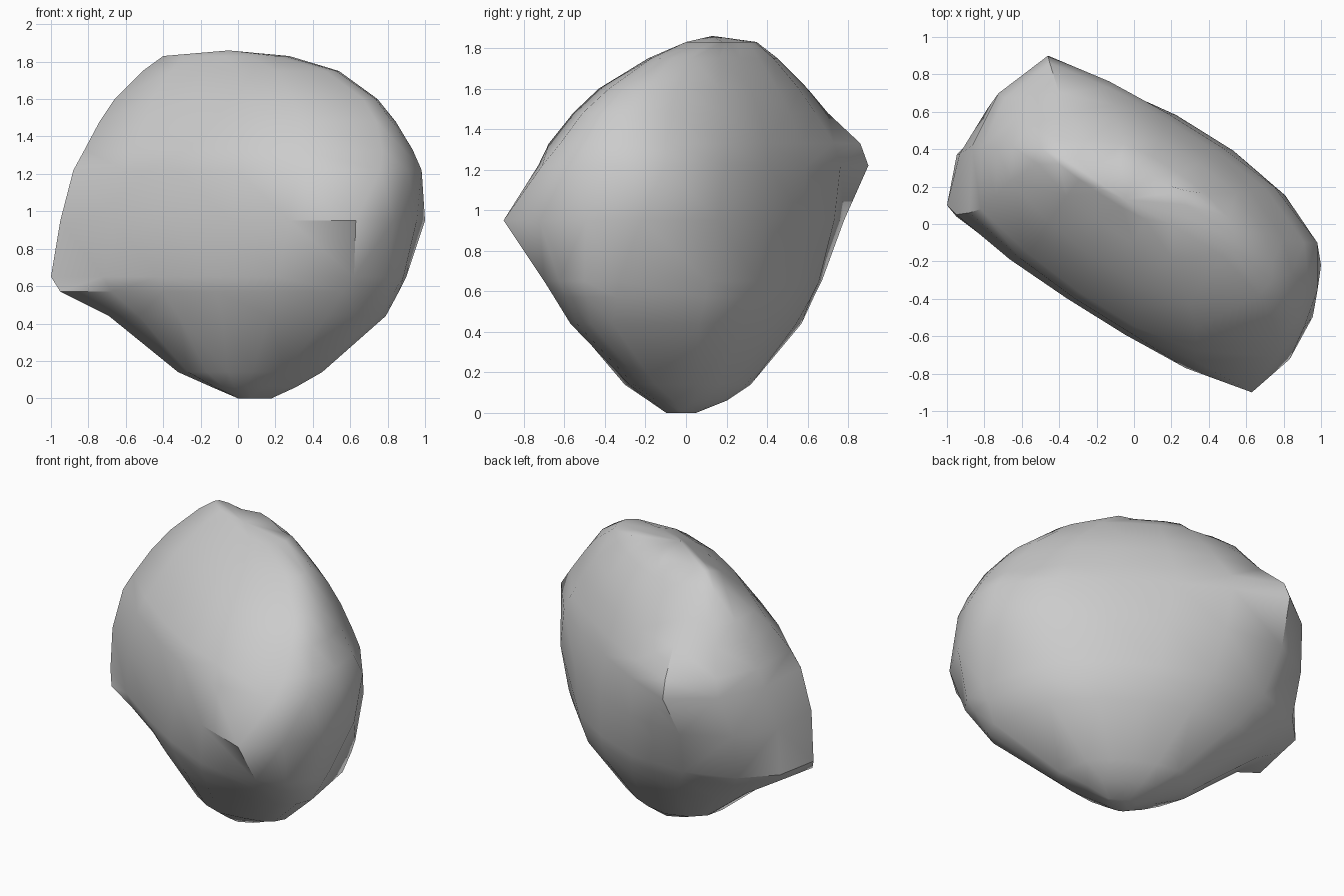
import bpy, bmesh, math
from mathutils import Vector

cube = bpy.data.objects.get("Cube")
if cube:
    bpy.data.objects.remove(cube, do_unlink=True)

# Slab axes in plan: ALONG runs down the long side, ACROSS points to the back
ALONG = Vector((0.85, -0.53))
ACROSS = Vector((0.53, 0.85))

# Level sections: height, left end, front end, right end, back end, front bulge, back bulge
LEVELS = [
    (0.00, (0, 0), (.12, -.07), (.18, -.02), (.05, .05), -.06, .08),
    (0.06, (-.14, .03), (.14, -.17), (.31, -.06), (0, .2), -.15, .2),
    (0.14, (-.32, .08), (.25, -.28), (.45, -.15), (-.08, .32), -.25, .31),
    (0.44, (-.69, .13), (.48, -.57), (.79, -.36), (-.32, .57), -.43, .52),
    (0.57, (-.95, .04), (.56, -.65), (.86, -.34), (-.4, .63), -.49, .57),
    (0.65, (-1, .1), (.62, -.7), (.9, -.33), (-.45, .67), -.52, .59),
    (0.95, (-.95, .05), (.63, -.9), (1, -.22), (-.5, .78), -.53, .62),
    (1.22, (-.88, .06), (.76, -.71), (.98, -.1), (-.46, .9), -.51, .6),
    (1.33, (-.82, .08), (.77, -.62), (.91, -.1), (-.45, .86), -.47, .57),
    (1.48, (-.74, .15), (.74, -.51), (.8, -.08), (-.4, .7), -.36, .52),
    (1.60, (-.66, .23), (.67, -.38), (.7, -.05), (-.35, .6), -.27, .46),
    (1.75, (-.51, .32), (.47, -.17), (.51, .03), (-.25, .45), -.09, .36),
    (1.83, (-.4, .32), (.2, 0), (.27, .18), (-.2, .32), .04, .27),
]


def broad_side(a, b, bulge):
    """Points between two ends, swelling out to the bulge depth."""
    pts = []
    for t in (0.2, 0.4, 0.6, 0.8):
        p = a.lerp(b, t)
        depth = p.dot(ACROSS)
        swell = math.sin(math.pi * t) ** 0.5
        pts.append(p + ACROSS * (bulge - depth) * swell)
    return pts


def rim(a, b, push):
    """Two points rounding off a narrow end."""
    return [a.lerp(b, t / 3) + ALONG * push for t in (1, 2)]


def section(left, front, right, back, front_bulge, back_bulge):
    """Closed outline of the stone at one height."""
    l, f, r, b = (Vector(p) for p in (left, front, right, back))
    size = (r - l).length / 1.9
    return ([l] + broad_side(l, f, front_bulge) + [f] + rim(f, r, 0.09 * size)
            + [r] + broad_side(r, b, back_bulge) + [b] + rim(b, l, -0.15 * size))


# Stone: sections lofted bottom to top
bm = bmesh.new()
rings = []
for z, *ends in LEVELS:
    rings.append([bm.verts.new((p.x, p.y, z)) for p in section(*ends)])
count = len(rings[0])
for low, high in zip(rings, rings[1:]):
    for i in range(count):
        j = (i + 1) % count
        bm.faces.new((low[i], low[j], high[j], high[i]))

# Flat foot and low peak
bm.faces.new(rings[0][::-1])
peak = bm.verts.new((-.05, .13, 1.86))
for i in range(count):
    bm.faces.new((rings[-1][i], rings[-1][(i + 1) % count], peak))
bmesh.ops.triangulate(bm, faces=bm.faces[:], quad_method='SHORT_EDGE')
bmesh.ops.recalc_face_normals(bm, faces=bm.faces[:])

mesh = bpy.data.meshes.new("stone")
bm.to_mesh(mesh)
bm.free()
stone = bpy.data.objects.new("stone", mesh)
bpy.context.collection.objects.link(stone)

# Plain grey
grey = bpy.data.materials.new("stone_grey")
grey.use_nodes = True
colour = (0.6, 0.6, 0.6, 1)
grey.diffuse_color = colour
grey.node_tree.nodes["Principled BSDF"].inputs["Base Color"].default_value = colour
mesh.materials.append(grey)

# Smooth broad sides, crisp ridges
bpy.ops.object.select_all(action='DESELECT')
stone.select_set(True)
bpy.context.view_layer.objects.active = stone
bpy.ops.object.shade_smooth_by_angle(angle=math.radians(42))
